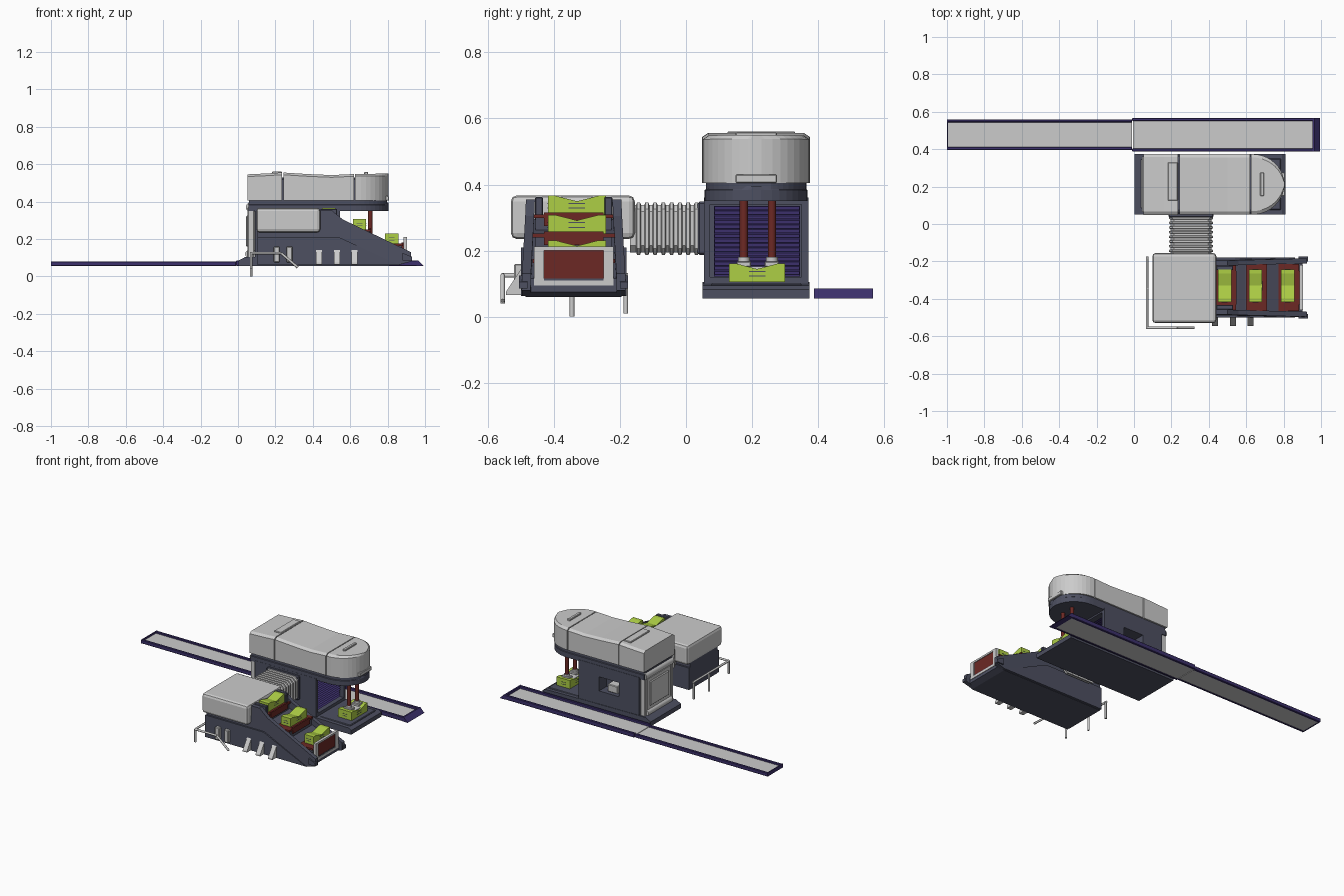
import bpy, bmesh, math
from mathutils import Vector

if "Cube" in bpy.data.objects:
    bpy.data.objects.remove(bpy.data.objects["Cube"])


def mat(name, r, g, b):
    m = bpy.data.materials.new(name)
    m.diffuse_color = (r, g, b, 1)
    m.use_nodes = True
    m.node_tree.nodes["Principled BSDF"].inputs["Base Color"].default_value = m.diffuse_color
    return m


DARK = mat("dark_slate", 0.075, 0.08, 0.12)
GREEN = mat("lime", 0.42, 0.62, 0.06)
RED = mat("rust_red", 0.15, 0.022, 0.018)
PURPLE = mat("purple", 0.045, 0.03, 0.15)


def finish(name, bm, m=None, bevel=0, seg=1):
    bmesh.ops.recalc_face_normals(bm, faces=bm.faces)
    me = bpy.data.meshes.new(name)
    bm.to_mesh(me)
    bm.free()
    o = bpy.data.objects.new(name, me)
    bpy.context.collection.objects.link(o)
    if m:
        me.materials.append(m)
    if bevel:
        b = o.modifiers.new("bevel", 'BEVEL')
        b.width, b.segments = bevel, seg
    return o


def loft(name, rings, m=None, bevel=0, seg=1, closed=True):
    bm = bmesh.new()
    vs = [[bm.verts.new(p) for p in r] for r in rings]
    n = len(vs[0])
    for a, b in zip(vs, vs[1:]):
        for i in range(n):
            bm.faces.new((a[i], a[(i + 1) % n], b[(i + 1) % n], b[i]))
    if closed:
        bm.faces.new(vs[0])
        bm.faces.new(vs[-1])
    return finish(name, bm, m, bevel, seg)


def prism(name, pts, axis, a, b, m=None, bevel=0):
    def place(p, t):
        return (p[0], t, p[1]) if axis == 'Y' else (t, p[0], p[1]) if axis == 'X' else (p[0], p[1], t)
    return loft(name, [[place(p, t) for p in pts] for t in (a, b)], m, bevel)


def box(name, x0, x1, y0, y1, z0, z1, m=None, bevel=0, seg=1):
    q = [(x0, y0), (x1, y0), (x1, y1), (x0, y1)]
    return loft(name, [[(x, y, z) for x, y in q] for z in (z0, z1)], m, bevel, seg)


def rod(name, p, q, r, m=None, n=12):
    p, q = Vector(p), Vector(q)
    bm = bmesh.new()
    bmesh.ops.create_cone(bm, cap_ends=True, segments=n, radius1=r, radius2=r, depth=(q - p).length)
    bm.transform((q - p).to_track_quat('Z', 'Y').to_matrix().to_4x4())
    bmesh.ops.translate(bm, verts=bm.verts, vec=(p + q) / 2)
    o = finish(name, bm, m)
    for f in o.data.polygons:
        f.use_smooth = len(f.vertices) == 4
    return o


def cut(o, *b):
    c = box("cutter", *b)
    mod = o.modifiers.new("cut", 'BOOLEAN')
    mod.object, mod.solver = c, 'EXACT'
    bpy.context.view_layer.objects.active = o
    bpy.ops.object.modifier_apply(modifier="cut")
    bpy.data.objects.remove(c)


# conveyor: two trays with rails
for s, x0, x1, ya, yb, zt in (("left", -1, -0.01, 0.395, 0.56, 0.08), ("right", -0.01, 0.96, 0.388, 0.566, 0.085)):
    box("conveyor_belt_" + s, x0 + 0.004, x1, ya + 0.01, yb - 0.01, 0.057, 0.068)
    for k, (a, b) in enumerate(((ya, ya + 0.016), (yb - 0.016, yb))):
        box(f"conveyor_rail_{s}_{k}", x0, x1, a, b, 0.055, zt, PURPLE, 0.003)
box("conveyor_left_stop", -1, -0.994, 0.395, 0.56, 0.055, 0.08, PURPLE)
prism("conveyor_end_stop", [(0.955, 0.055), (0.995, 0.055), (0.965, 0.085), (0.955, 0.085)], 'Y', 0.388, 0.566, PURPLE)

# press base and column
prism("press_base", [(0.003, 0.055), (0.003, 0.085), (0.04, 0.105), (0.1, 0.105), (0.55, 0.1), (0.79, 0.095),
                     (0.81, 0.083), (0.81, 0.055)], 'Y', 0.05, 0.373, DARK)
box("press_bed_pad", 0.56, 0.785, 0.075, 0.35, 0.09, 0.102, DARK, 0.004)
col = box("press_column", 0.09, 0.545, 0.055, 0.37, 0.08, 0.36, DARK)
cut(col, 0.5, 0.6, 0.073, 0.35, 0.12, 0.34)
cut(col, 0.24, 0.39, 0.29, 0.4, 0.19, 0.285)
box("chute_block", 0.27, 0.345, 0.285, 0.345, 0.19, 0.24, None, 0.004)

# louvers at the working face
box("louver_back", 0.499, 0.508, 0.085, 0.345, 0.122, 0.335, PURPLE)
for i in range(15):
    z = 0.127 + i * 0.014
    prism(f"louver_{i}", [(0.507, z), (0.525, z), (0.507, z + 0.011)], 'Y', 0.087, 0.343, PURPLE)

# end shutter with roller
box("shutter_panel", 0.05, 0.095, 0.085, 0.345, 0.13, 0.355, None, 0.008)
box("shutter_inset", 0.043, 0.06, 0.115, 0.315, 0.16, 0.325, None, 0.005)
rod("shutter_roller", (0.068, 0.065, 0.37), (0.068, 0.36, 0.37), 0.026, None, 16)
rod("shutter_foot_roll", (0.06, 0.085, 0.12), (0.06, 0.345, 0.12), 0.022, None, 12)
for k, y in enumerate((0.07, 0.35)):
    box(f"shutter_post_{k}", 0.052, 0.088, y - 0.012, y + 0.012, 0.1, 0.37, None, 0.004)


# press head: dark carriage and three cover pieces lofted along x
def top(x):
    pts = [(0.05, 0.546), (0.16, 0.551), (0.235, 0.556), (0.38, 0.547), (0.5, 0.542), (0.63, 0.548), (0.81, 0.55)]
    for (a, za), (b, zb) in zip(pts, pts[1:]):
        if x <= b:
            return za + (zb - za) * max(0, x - a) / (b - a)
    return pts[-1][1]


def half(x, w):
    return w if x < 0.63 else w * math.sqrt(max(0.01, 1 - ((x - 0.63) / 0.174) ** 2))


def shell(name, xs, w, z0, z1=None, m=None):
    rings = []
    for x in xs:
        h, t = half(x, w), z1 or top(x)
        c = min(0.018, h * 0.4)
        rings.append([(x, 0.212 + y, z) for y, z in ((-h, z0), (-h, t - 0.012), (c - h, t), (h - c, t), (h, t - 0.012), (h, z0))])
    return loft(name, rings, m)


arc = [0.63 + 0.174 * math.sin(math.radians(a)) for a in range(9, 91, 9)]
shell("head_cover_left", [0.052, 0.16, 0.236], 0.163, 0.405)
shell("head_cover_middle", [0.242, 0.38, 0.5, 0.62], 0.162, 0.405)
shell("head_cover_round", [0.626] + arc, 0.162, 0.405)
shell("head_core", [0.06, 0.235, 0.38, 0.5, 0.63] + [x - 0.008 for x in arc], 0.152, 0.385, 0.53, DARK)
shell("head_carriage", [0.055, 0.63] + arc, 0.156, 0.35, 0.395, DARK)
box("head_top_hatch", 0.182, 0.234, 0.125, 0.33, 0.54, 0.561, None, 0.003)
box("head_top_grip", 0.675, 0.695, 0.15, 0.275, 0.54, 0.559, None, 0.003)
box("head_front_latch", 0.78, 0.807, 0.15, 0.275, 0.405, 0.43, None, 0.003)

# press rams and workpiece block with V shaped top
for k, y in enumerate((0.175, 0.26)):
    rod(f"ram_{k}", (0.707, y, 0.16), (0.707, y, 0.36), 0.0125, RED)
    box(f"ram_foot_{k}", 0.68, 0.735, y - 0.022, y + 0.022, 0.15, 0.167, None, 0.003)
    rod(f"ram_collar_{k}", (0.707, y, 0.165), (0.707, y, 0.18), 0.018)
box("ram_plate", 0.665, 0.75, 0.145, 0.285, 0.138, 0.152)


def green_block(name, xc, yc, z, length, h=0.056, w=0.07):
    l = length / 2
    prism(name, [(yc - l, z), (yc + l, z), (yc + l, z + h), (yc + l * 0.75, z + h), (yc, z + h * 0.7),
                 (yc - l * 0.75, z + h), (yc - l, z + h)], 'X', xc - w / 2, xc + w / 2, GREEN)
    for s in (-1, 1):
        for k, f in enumerate((0.3, 0.55)):
            box(f"{name}_slot_{k}_{s}", xc - w / 2 - 0.001, xc + w / 2 + 0.001, yc - 0.025, yc + 0.025,
                z + h * f, z + h * f + 0.003, DARK)
            box(f"{name}_side_slot_{k}_{s}", xc - 0.016, xc + 0.016, yc + s * (l - 0.01), yc + s * (l + 0.001),
                z + h * f, z + h * f + 0.003, DARK)


green_block("pressed_block", 0.707, 0.215, 0.105, 0.17, w=0.1)


# bellows duct between both units
def duct_ring(y, g):
    x0, x1, z0, z1, c = 0.195 - g, 0.415 + g, 0.195 - g, 0.338 + g, 0.02
    return [(x, y, z) for x, z in ((x0 + c, z0), (x1 - c, z0), (x1, z0 + c), (x1, z1 - c), (x1 - c, z1),
                                   (x0 + c, z1), (x0, z1 - c), (x0, z0 + c))]


rings = [duct_ring(-0.17, 0)]
for i in range(8):
    y = -0.155 + i * 0.025
    rings += [duct_ring(y + d, g) for d, g in ((0.004, 0), (0.007, 0.008), (0.016, 0.008), (0.019, 0))]
loft("bellows_duct", rings + [duct_ring(0.06, 0)])
box("duct_flange", 0.185, 0.425, 0.035, 0.06, 0.187, 0.348, DARK, 0.006)

# feeder hull: floor, slightly flared side walls, cover
prism("feeder_hull", [(0.105, 0.06), (0.86, 0.06), (0.9, 0.075), (0.9, 0.115), (0.56, 0.255), (0.44, 0.295),
                      (0.105, 0.295)], 'Y', -0.485, -0.195, DARK)
wall = [(0.105, 0.062), (0.86, 0.062), (0.925, 0.08), (0.925, 0.13), (0.56, 0.305), (0.5, 0.355), (0.105, 0.355)]
for s, yc in (("front", -1), ("back", 1)):
    rings = []
    for o in (0.152, 0.125):
        rings.append([(x, -0.34 + yc * (o - 0.03 * max(0, z - 0.1) + 0.012 * max(0, x - 0.5)), z) for x, z in wall])
    loft("feeder_wall_" + s, rings, DARK)
    prism("feeder_wall_skirt_" + s, [(0.105, 0.062), (0.86, 0.062), (0.54, 0.21), (0.105, 0.21)], 'Y',
          -0.34 + yc * 0.145, -0.34 + yc * 0.16, DARK)
    prism("feeder_end_tab_" + s, [(0.88, 0.085), (0.93, 0.085), (0.93, 0.105), (0.88, 0.125)], 'Y',
          -0.34 + yc * 0.14, -0.34 + yc * 0.165, DARK)
box("feeder_cover", 0.098, 0.44, -0.53, -0.155, 0.235, 0.367, None, 0.018, 2)

# stepped trays with blocks
for i, (x, z) in enumerate(((0.485, 0.31), (0.65, 0.252), (0.822, 0.175))):
    box(f"step_tray_{i}", x - 0.05, x + 0.06, -0.465, -0.215, z - 0.012, z, RED)
    box(f"step_support_{i}", x - 0.055, x + 0.055, -0.455, -0.225, z - 0.08, z - 0.012, DARK)
    box(f"step_lip_{i}", x + 0.052, x + 0.062, -0.43, -0.25, z - 0.035, z + 0.006, RED)
    green_block(f"tray_block_{i}", x, -0.33, z, 0.175)
for k, y in enumerate((-0.445, -0.235)):
    box(f"entry_post_{k}", 0.44, 0.53, y - 0.012, y + 0.012, 0.29, 0.362, DARK, 0.003)

# end gate with framed panel
box("gate_panel", 0.89, 0.898, -0.43, -0.25, 0.11, 0.2, RED)
for k, (ya, yb, za, zb) in enumerate(((-0.46, -0.43, 0.095, 0.212), (-0.25, -0.22, 0.095, 0.212),
                                      (-0.46, -0.22, 0.2, 0.212), (-0.46, -0.22, 0.095, 0.11))):
    box(f"gate_frame_{k}", 0.885, 0.903, ya, yb, za, zb)

# side brackets and vents
for k, x in enumerate((0.433, 0.53, 0.622)):
    prism(f"side_bracket_{k}", [(-0.495, 0.15), (-0.545, 0.075), (-0.545, 0.065), (-0.49, 0.065)], 'X', x - 0.016, x + 0.016)
for k, x in enumerate((0.207, 0.275)):
    box(f"side_vent_{k}", x - 0.016, x + 0.016, -0.52, -0.48, 0.075, 0.16, None, 0.004)

# guard rail
path = [(0.07, -0.175, 0.125), (0.07, -0.555, 0.125), (0.23, -0.555, 0.125), (0.32, -0.555, 0.048)]
for k, (a, b) in enumerate(zip(path, path[1:])):
    rod(f"guard_rail_{k}", a, b, 0.007, None, 8)
for k, (y, z) in enumerate(((-0.182, 0.01), (-0.345, 0), (-0.555, 0.04))):
    rod(f"guard_rail_post_{k}", (0.07, y, z), (0.07, y, 0.128), 0.007, None, 8)
